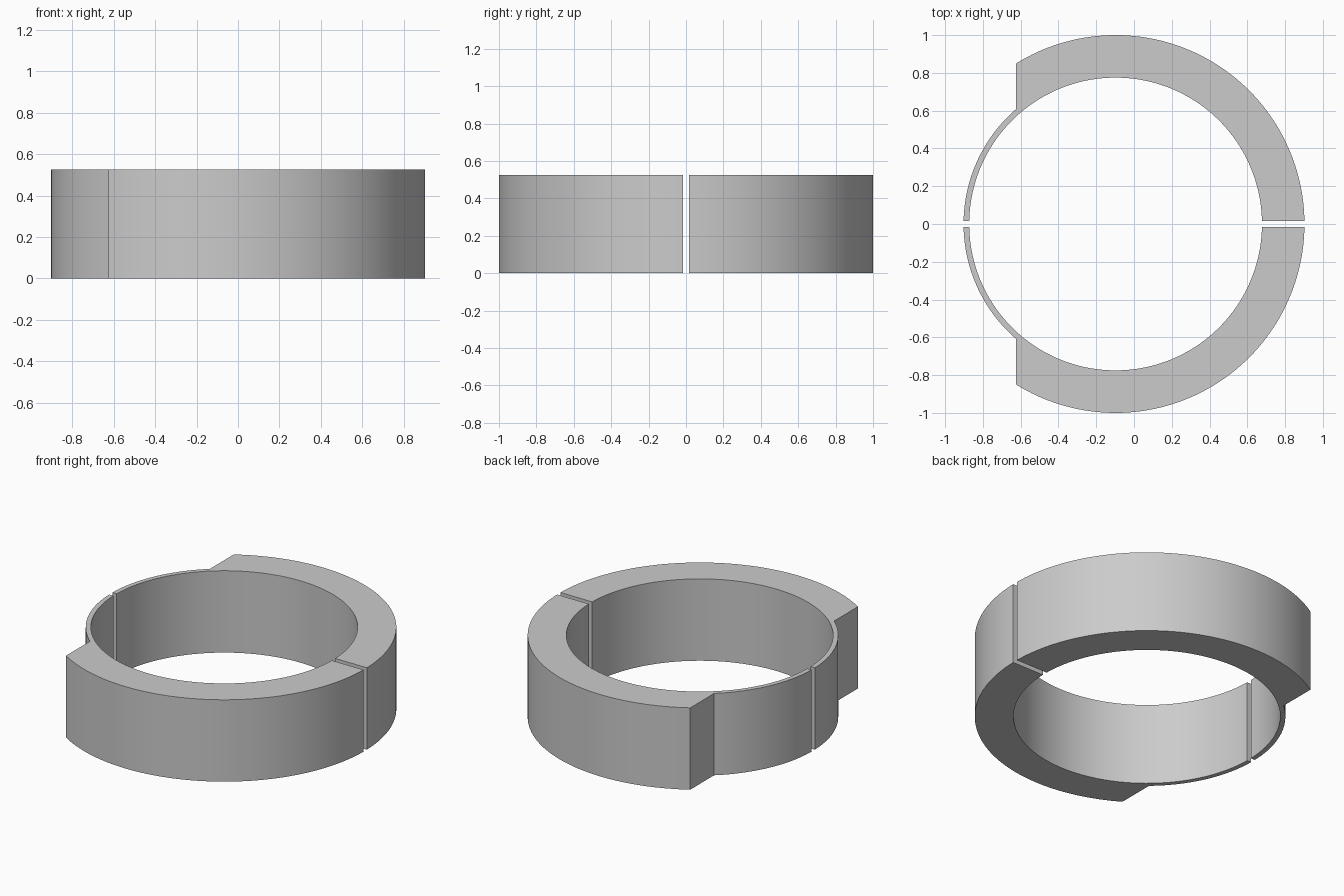
import bpy
import bmesh
from math import asin, acos, pi, cos, sin

cube = bpy.data.objects.get("Cube")
if cube:
    bpy.data.objects.remove(cube, do_unlink=True)

CENTRE_X = -0.0975
OUTER, THIN, INNER = 1.0, 0.805, 0.775
HEIGHT = 0.525
HALF_GAP = 0.017
STEP_X = -0.625 - CENTRE_X      # flat shoulder where the wall thins

grey = bpy.data.materials.new("plain grey")
grey.use_nodes = True
colour = (0.6, 0.6, 0.6, 1)
grey.diffuse_color = colour
grey.node_tree.nodes["Principled BSDF"].inputs["Base Color"].default_value = colour


def arc(radius, start, end, steps):
    angles = [start + (end - start) * i / steps for i in range(steps + 1)]
    return [(radius * cos(a), radius * sin(a)) for a in angles]


def half_ring(name, side):
    # Outline: thick outer arc, shoulder, thin outer arc, then back along the bore
    outline = arc(OUTER, asin(HALF_GAP / OUTER), acos(STEP_X / OUTER), 64)
    outline += arc(THIN, acos(STEP_X / THIN), pi - asin(HALF_GAP / THIN), 28)
    bore_start = asin(HALF_GAP / INNER)
    outline += arc(INNER, pi - bore_start, bore_start, 90)

    bm = bmesh.new()
    base = bm.faces.new([bm.verts.new((CENTRE_X + x, side * y, 0)) for x, y in outline])
    top = bmesh.ops.extrude_face_region(bm, geom=[base], use_keep_orig=True)
    moved = [v for v in top["geom"] if isinstance(v, bmesh.types.BMVert)]
    bmesh.ops.translate(bm, verts=moved, vec=(0, 0, HEIGHT))
    bmesh.ops.recalc_face_normals(bm, faces=bm.faces[:])

    mesh = bpy.data.meshes.new(name)
    bm.to_mesh(mesh)
    bm.free()
    mesh.materials.append(grey)
    half = bpy.data.objects.new(name, mesh)
    bpy.context.collection.objects.link(half)

    # Smooth walls with crisp rims and end faces
    bpy.ops.object.select_all(action="DESELECT")
    half.select_set(True)
    bpy.context.view_layer.objects.active = half
    bpy.ops.object.shade_smooth_by_angle(angle=pi / 6)


half_ring("back_half_ring", 1)
half_ring("front_half_ring", -1)
